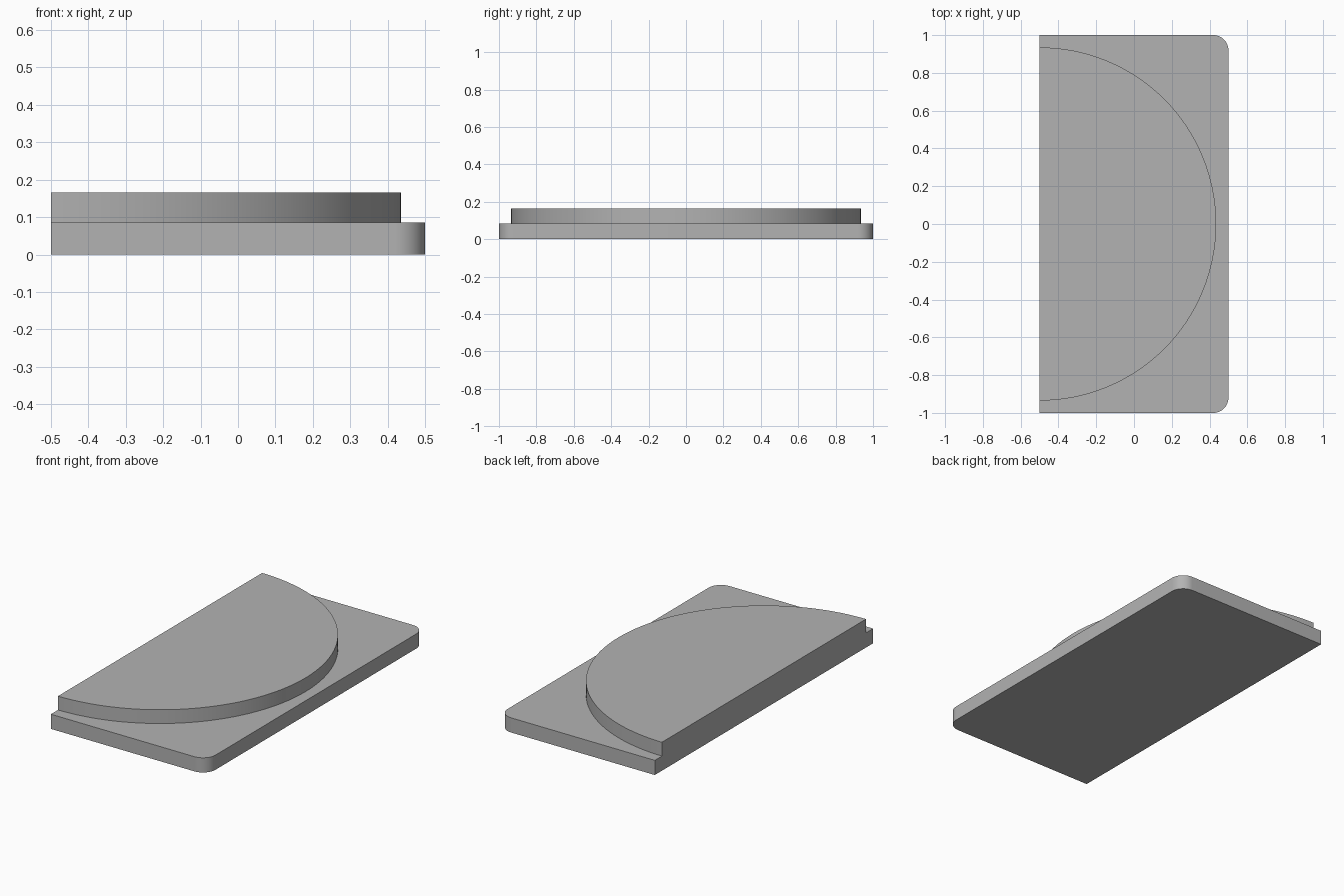
import bpy, bmesh
from math import sin, cos, pi, radians

cube = bpy.data.objects.get("Cube")
if cube:
    bpy.data.objects.remove(cube, do_unlink=True)

LEFT, RIGHT, HALF_DEPTH = -0.5, 0.5, 1.0
BASE_TOP, DISC_TOP = 0.085, 0.165
CORNER, RADIUS = 0.08, 0.935

grey = bpy.data.materials.new("light grey")
grey.use_nodes = True
colour = (0.45, 0.45, 0.45, 1)
grey.diffuse_color = colour
grey.node_tree.nodes["Principled BSDF"].inputs["Base Color"].default_value = colour


def arc(cx, cy, radius, start, end, steps):
    """Points along an arc, angles in radians."""
    angles = [start + (end - start) * i / steps for i in range(steps + 1)]
    return [(cx + radius * cos(a), cy + radius * sin(a)) for a in angles]


def slab(name, outline, bottom, top):
    """Extrude a counter-clockwise outline upward."""
    bm = bmesh.new()
    face = bm.faces.new([bm.verts.new((x, y, bottom)) for x, y in outline])
    raised = bmesh.ops.extrude_face_region(bm, geom=[face], use_keep_orig=True)
    verts = [v for v in raised["geom"] if isinstance(v, bmesh.types.BMVert)]
    bmesh.ops.translate(bm, verts=verts, vec=(0, 0, top - bottom))
    bmesh.ops.recalc_face_normals(bm, faces=bm.faces)
    mesh = bpy.data.meshes.new(name)
    bm.to_mesh(mesh)
    bm.free()
    mesh.materials.append(grey)
    obj = bpy.data.objects.new(name, mesh)
    bpy.context.collection.objects.link(obj)
    bpy.ops.object.select_all(action="DESELECT")
    obj.select_set(True)
    bpy.context.view_layer.objects.active = obj
    bpy.ops.object.shade_smooth_by_angle(angle=radians(30))
    return obj


# Base plate: square corners on the flat side, rounded on the other
cx, cy = RIGHT - CORNER, HALF_DEPTH - CORNER
base_outline = [(LEFT, -HALF_DEPTH)]
base_outline += arc(cx, -cy, CORNER, -pi / 2, 0, 12)
base_outline += arc(cx, cy, CORNER, 0, pi / 2, 12)
base_outline.append((LEFT, HALF_DEPTH))
slab("base_plate", base_outline, 0, BASE_TOP)

# Raised half disc, flush with the flat side
slab("half_disc", arc(LEFT, 0, RADIUS, -pi / 2, pi / 2, 64), BASE_TOP, DISC_TOP)
